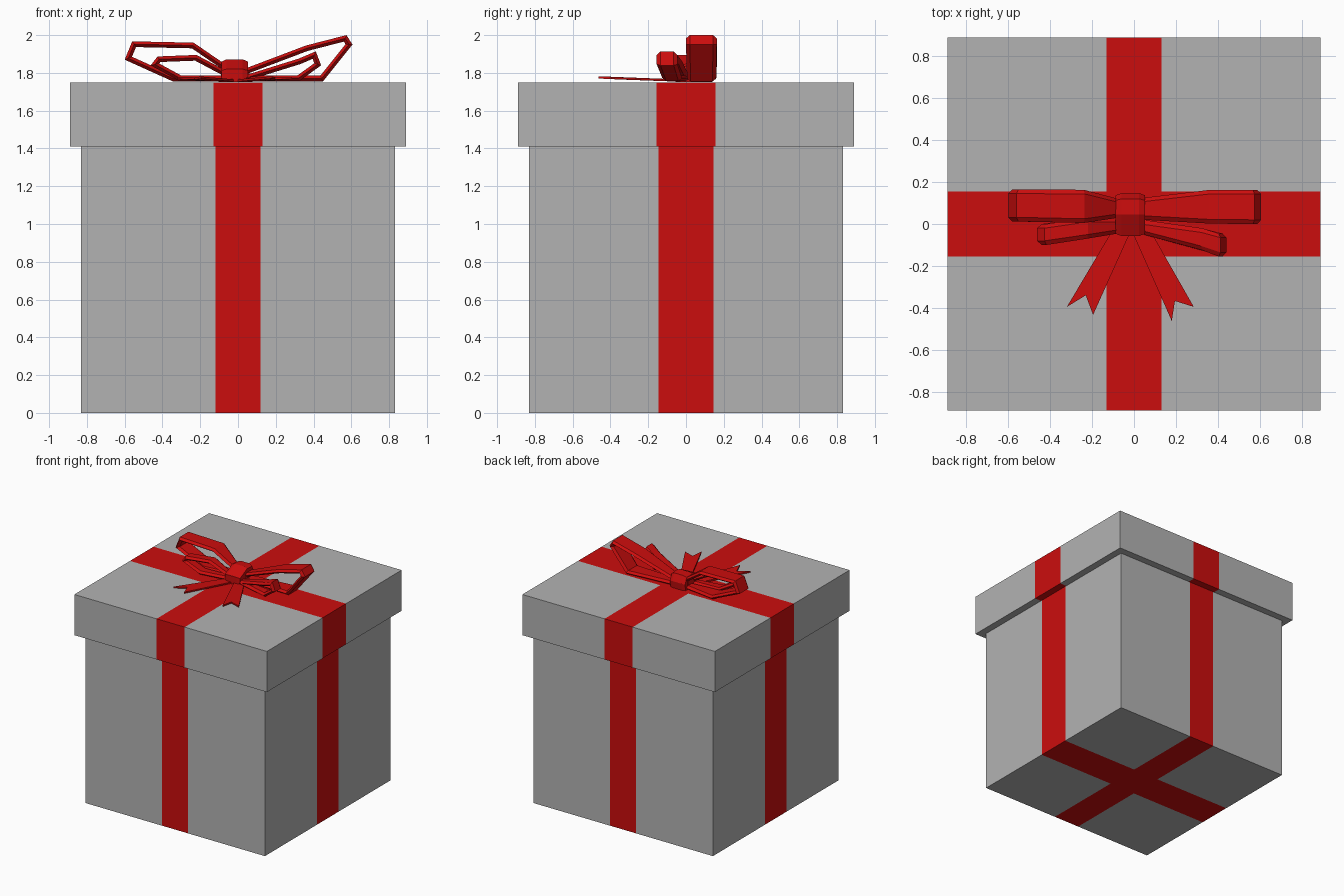
import bpy, bmesh
from mathutils import Vector

if "Cube" in bpy.data.objects:
    bpy.data.objects.remove(bpy.data.objects["Cube"])

red = bpy.data.materials.new("ribbon_red")
red.diffuse_color = (0.6, 0.004, 0.004, 1)
red.use_nodes = True
red.node_tree.nodes["Principled BSDF"].inputs["Base Color"].default_value = red.diffuse_color
grey = bpy.data.materials.new("box_grey")
grey.diffuse_color = (0.45, 0.45, 0.45, 1)
grey.use_nodes = True
grey.node_tree.nodes["Principled BSDF"].inputs["Base Color"].default_value = grey.diffuse_color


def finish(name, bm, mats):
    bmesh.ops.recalc_face_normals(bm, faces=bm.faces[:])
    me = bpy.data.meshes.new(name)
    bm.to_mesh(me)
    bm.free()
    for m in mats:
        me.materials.append(m)
    ob = bpy.data.objects.new(name, me)
    bpy.context.collection.objects.link(ob)
    return ob


def wrapped_box(name, half, z0, z1, rx, ry):
    """Box with the flush ribbon bands cut into its faces."""
    bm = bmesh.new()
    bmesh.ops.create_cube(bm, size=1)
    for v in bm.verts:
        v.co = (v.co.x * 2 * half, v.co.y * 2 * half, z0 + (v.co.z + .5) * (z1 - z0))
    for axis, w in (((1, 0, 0), rx), ((0, 1, 0), ry)):
        for s in (-w, w):
            bmesh.ops.bisect_plane(bm, geom=bm.verts[:] + bm.edges[:] + bm.faces[:],
                                   plane_co=Vector(axis) * s, plane_no=axis)
    for f in bm.faces:
        c = f.calc_center_median()
        f.material_index = int(abs(c.x) < rx or abs(c.y) < ry)
    return finish(name, bm, [grey, red])


def skin(bm, rings, cyclic):
    """Join rings of points with quads."""
    vs = [[bm.verts.new(p) for p in r] for r in rings]
    n = len(vs[0])
    for i in range(len(vs) if cyclic else len(vs) - 1):
        a, b = vs[i], vs[(i + 1) % len(vs)]
        for j in range(n):
            bm.faces.new((a[j], a[(j + 1) % n], b[(j + 1) % n], b[j]))
    if not cyclic:
        bm.faces.new(vs[0])
        bm.faces.new(vs[-1])


def bow_loop(name, pts, t=0.03, bevel=0.02):
    """Closed ribbon loop; pts are outer outline (x, z, y front, y back)."""
    side = 1 if pts[2][0] < 0 else -1
    rings = []
    for i, (x, z, y0, y1) in enumerate(pts):
        p = Vector((x, z))
        d0 = (p - Vector(pts[i - 1][:2])).normalized()
        d1 = (Vector(pts[(i + 1) % len(pts)][:2]) - p).normalized()
        n0, n1 = (Vector((-d.y, d.x)) * side for d in (d0, d1))
        n = (n0 + n1).normalized()
        n *= min(1 / max(n.dot(n0), 0.1), 1.6) * t
        m, q = p + n / 2, p + n
        rings.append([(p.x, y0 + bevel, p.y), (p.x, y1 - bevel, p.y), (m.x, y1, m.y),
                      (q.x, y1 - bevel, q.y), (q.x, y0 + bevel, q.y), (m.x, y0, m.y)])
    bm = bmesh.new()
    skin(bm, rings, True)
    return finish(name, bm, [red])


def tail(name, outline, t=0.012):
    """Notched ribbon end lying on the lid, rising slightly forward."""
    bm = bmesh.new()
    rings = [[(x, y, 1.752 + dz + 0.045 * max(-y - 0.06, 0)) for x, y in outline]
             for dz in (0, t)]
    skin(bm, rings, False)
    return finish(name, bm, [red])


# Box and lid
wrapped_box("box_body", 0.83, 0, 1.41, 0.12, 0.145)
wrapped_box("box_lid", 0.89, 1.41, 1.75, 0.13, 0.155)

# Large bow loops
bow_loop("large_loop_left", [
    (-0.06, 1.84, 0.03, 0.12), (-0.235, 1.96, 0.005, 0.163), (-0.56, 1.967, 0.012, 0.165),
    (-0.60, 1.87, 0.012, 0.165), (-0.345, 1.755, 0.008, 0.16), (-0.06, 1.755, 0.03, 0.12)])
bow_loop("large_loop_right", [
    (0.03, 1.82, 0.02, 0.125), (0.36, 1.945, 0.002, 0.163), (0.574, 2.0, 0.0, 0.163),
    (0.606, 1.95, 0.0, 0.163), (0.45, 1.755, 0.005, 0.16), (0.03, 1.755, 0.02, 0.125)])

# Small bow loops behind the tails
bow_loop("small_loop_left", [
    (-0.06, 1.81, -0.045, 0.03), (-0.22, 1.895, -0.07, 0.03), (-0.426, 1.887, -0.1, 0.0),
    (-0.462, 1.84, -0.1, 0.0), (-0.31, 1.757, -0.08, 0.02), (-0.06, 1.757, -0.045, 0.03)])
bow_loop("small_loop_right", [
    (0.03, 1.785, -0.05, 0.02), (0.32, 1.875, -0.125, -0.02), (0.412, 1.914, -0.155, -0.045),
    (0.44, 1.84, -0.155, -0.045), (0.325, 1.757, -0.125, -0.02), (0.03, 1.757, -0.05, 0.02)])

# Knot: faceted band across the middle, slightly smaller at its ends
profile = [(-0.055, 1.752), (-0.057, 1.82), (0.045, 1.872), (0.12, 1.868),
           (0.147, 1.81), (0.14, 1.752)]
knot = bmesh.new()
skin(knot, [[(x, 0.045 + (y - 0.045) * s, 1.75 + (z - 1.75) * s) for y, z in profile]
            for x, s in ((-0.087, 0.9), (-0.06, 1), (0.025, 1), (0.052, 0.9))], False)
finish("bow_knot", knot, [red])

# Ribbon tails
tail("ribbon_tail_left", [(0.0, 0.0), (-0.085, 0.0), (-0.32, -0.395), (-0.23, -0.34),
                          (-0.195, -0.433)])
tail("ribbon_tail_right", [(-0.025, 0.0), (0.06, 0.0), (0.285, -0.395), (0.195, -0.367),
                           (0.18, -0.462)])
